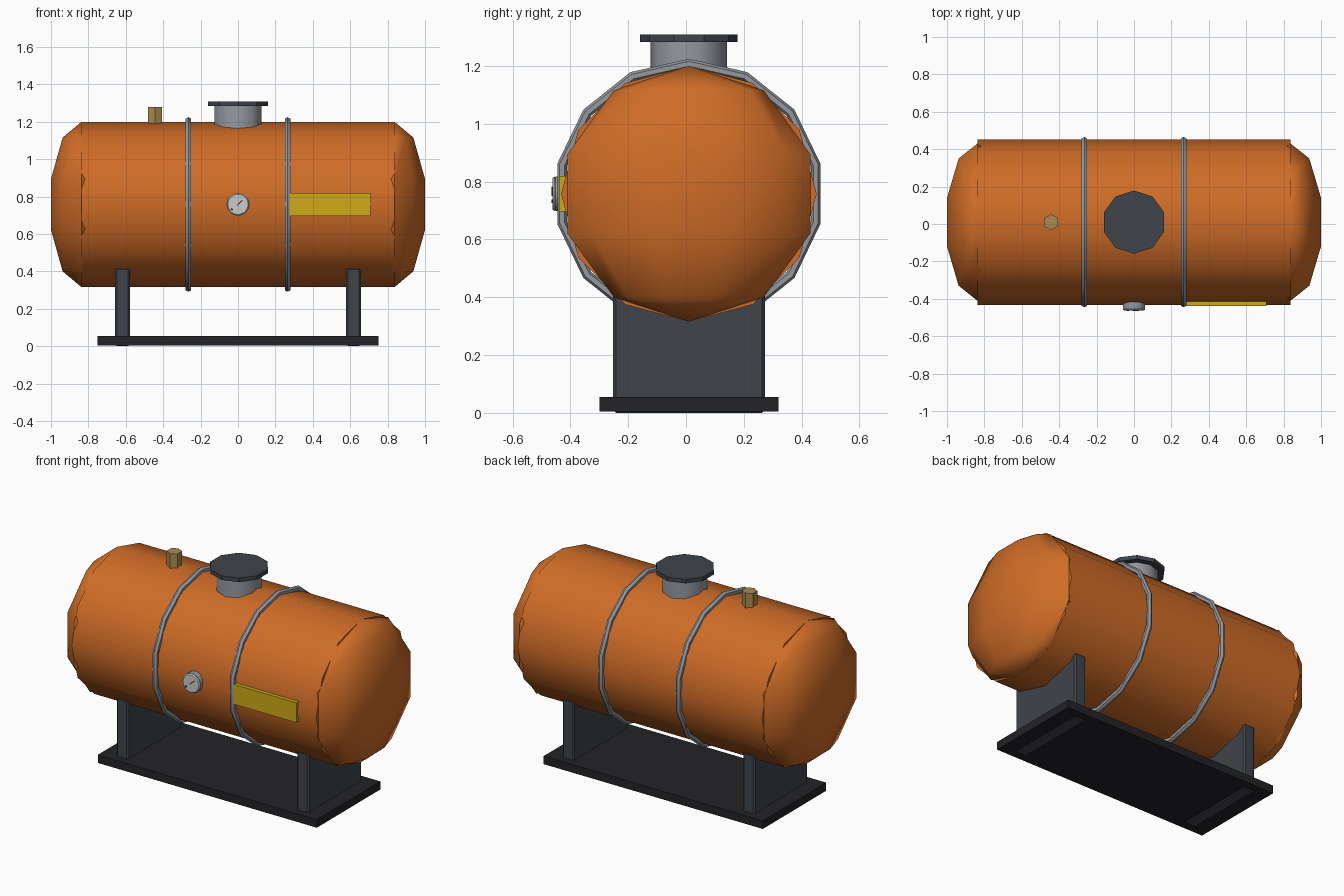
import bpy, bmesh
from math import radians, sin, cos, pi

if "Cube" in bpy.data.objects:
    bpy.data.objects.remove(bpy.data.objects["Cube"])

YC, ZC = 0.01, 0.758   # tank axis


def mat(name, r, g, b):
    m = bpy.data.materials.new(name)
    m.diffuse_color = (r, g, b, 1)
    m.use_nodes = True
    m.node_tree.nodes["Principled BSDF"].inputs["Base Color"].default_value = m.diffuse_color
    return m


ORANGE = mat("orange_paint", 0.62, 0.15, 0.02)
STEEL = mat("steel", 0.30, 0.32, 0.35)
DARK = mat("dark_steel", 0.05, 0.058, 0.07)
BLACK = mat("black", 0.017, 0.017, 0.02)
BRASS = mat("brass", 0.40, 0.26, 0.08)
YELLOW = mat("yellow", 0.62, 0.40, 0.01)
WHITE = mat("dial_white", 0.80, 0.80, 0.78)


def finish(name, m, smooth=None):
    o = bpy.context.object
    o.name = name
    o.data.materials.append(m)
    bpy.ops.object.transform_apply(location=False, rotation=True, scale=True)
    if smooth:
        bpy.ops.object.shade_smooth_by_angle(angle=radians(smooth))
    return o


def bevel(o, width, segments=1):
    b = o.modifiers.new("edge_bevel", "BEVEL")
    b.width, b.segments = width, segments


def cyl(name, m, sides, r, depth, loc, rot=(0, 0, 0), smooth=None):
    bpy.ops.mesh.primitive_cylinder_add(vertices=sides, radius=r, depth=depth,
                                        location=loc, rotation=rot)
    return finish(name, m, smooth)


def box(name, m, size, loc, rot=(0, 0, 0)):
    bpy.ops.mesh.primitive_cube_add(size=1, location=loc, rotation=rot)
    bpy.context.object.scale = size
    return finish(name, m)


def end_cap(name, x):
    # flattened ball: 10 segments, 5 rings, poles up and down
    bm = bmesh.new()
    sx, r, n = 0.18, 0.442, 10
    top, bottom = bm.verts.new((0, 0, r)), bm.verts.new((0, 0, -r))
    rings = []
    for lat in (54, 18, -18, -54):
        c, s = cos(radians(lat)), sin(radians(lat))
        rings.append([bm.verts.new((sx * c * sin(2 * pi * i / n),
                                    r * c * cos(2 * pi * i / n), r * s)) for i in range(n)])
    for i in range(n):
        j = (i + 1) % n
        bm.faces.new((top, rings[0][i], rings[0][j]))
        bm.faces.new((bottom, rings[-1][j], rings[-1][i]))
        for a, b in zip(rings, rings[1:]):
            bm.faces.new((a[i], b[i], b[j], a[j]))
    bmesh.ops.recalc_face_normals(bm, faces=bm.faces)
    me = bpy.data.meshes.new(name)
    bm.to_mesh(me)
    bm.free()
    o = bpy.data.objects.new(name, me)
    o.location = (x, YC, ZC)
    bpy.context.collection.objects.link(o)
    bpy.ops.object.select_all(action="DESELECT")
    o.select_set(True)
    bpy.context.view_layer.objects.active = o
    finish(name, ORANGE, 60)


# Tank shell
cyl("tank_body", ORANGE, 12, 0.442, 1.674, (0, YC, ZC), (0, pi / 2, 0), 45)

# Paired parts: end caps, straps, saddle legs
for side, s in (("left", -1), ("right", 1)):
    end_cap(side + "_end_cap", s * 0.837)
    bpy.ops.mesh.primitive_torus_add(major_segments=14, minor_segments=6,
                                     major_radius=0.45, minor_radius=0.017,
                                     location=(s * 0.265, YC, ZC), rotation=(0, pi / 2, 0))
    finish(side + "_strap", STEEL, 30)
    leg = box(side + "_saddle_leg", DARK, (0.08, 0.525, 0.42), (s * 0.618, YC, 0.21))
    bevel(leg, 0.01)

# Skid base
box("base_plate", BLACK, (1.5, 0.62, 0.05), (0, YC, 0.03))

# Manhole on top
cyl("manhole_neck", STEEL, 10, 0.132, 0.185, (0, YC, 1.1925), smooth=45)
cyl("manhole_lid", DARK, 10, 0.169, 0.025, (0, YC, 1.2965))

# Relief valve
cyl("relief_valve", BRASS, 6, 0.043, 0.12, (-0.443, YC, 1.22))

# Pressure gauge on the front
q = (pi / 2, 0, 0)
cyl("gauge_housing", STEEL, 20, 0.06, 0.05, (0, -0.427, ZC), q, 40)
dial = cyl("gauge_dial", WHITE, 20, 0.06, 0.012, (0, -0.456, ZC), q, 40)
bevel(dial, 0.008)
box("gauge_needle", BLACK, (0.042, 0.004, 0.005), (0.009, -0.463, ZC + 0.009),
    (0, radians(-42), 0))
cyl("gauge_needle_tail", BLACK, 8, 0.006, 0.004, (-0.033, -0.463, ZC - 0.026), q)

# Blank warning plate
box("warning_plate", YELLOW, (0.435, 0.026, 0.123), (0.49, -0.426, ZC))
